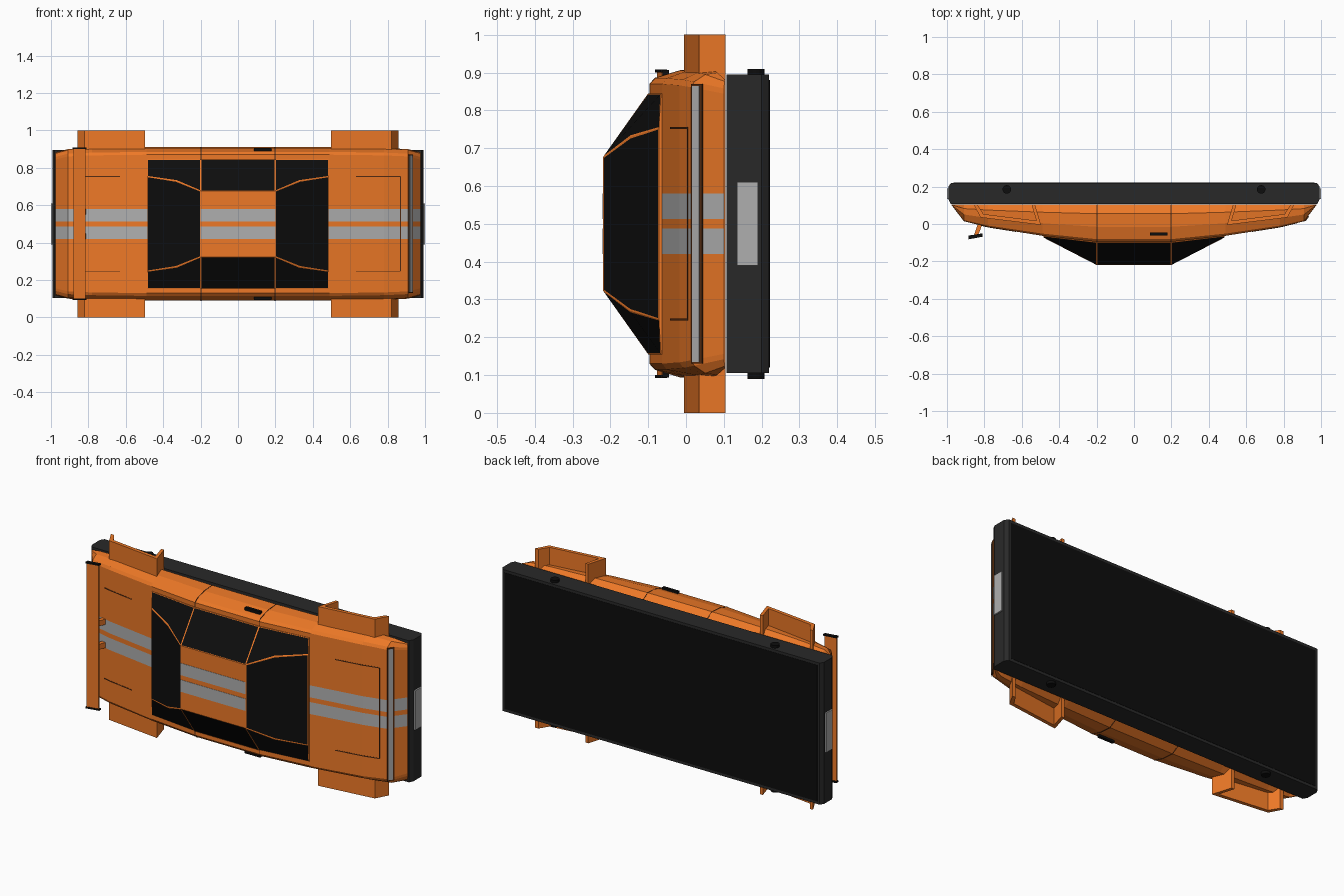
import bpy, bmesh, math
from mathutils import Matrix

if "Cube" in bpy.data.objects:
    bpy.data.objects.remove(bpy.data.objects["Cube"])


def mat(name, r, g, b):
    m = bpy.data.materials.new(name)
    m.diffuse_color = (r, g, b, 1)
    m.use_nodes = True
    m.node_tree.nodes["Principled BSDF"].inputs["Base Color"].default_value = m.diffuse_color
    return m


ORANGE = mat("orange_paint", 0.85, 0.19, 0.02)
SILVER = mat("silver_stripe", 0.43, 0.43, 0.43)
BLACK = mat("black_glass", 0.004, 0.004, 0.004)
DARK = mat("dark_plastic", 0.022, 0.022, 0.022)
SEAM = mat("seam_brown", 0.09, 0.025, 0.006)


# The car stands on its side: x = length, w = across (world z), h = car height (world -y)
def P(x, w, h):
    return (x, -h, w + 0.5)


def finish(name, bm, *mats):
    bmesh.ops.recalc_face_normals(bm, faces=bm.faces)
    me = bpy.data.meshes.new(name)
    bm.to_mesh(me)
    bm.free()
    for m in mats:
        me.materials.append(m)
    ob = bpy.data.objects.new(name, me)
    bpy.context.collection.objects.link(ob)
    return ob


def prism(name, profile, w0, w1, m, sx=1):
    """Extrude an (x, h) profile across the car from w0 to w1."""
    bm = bmesh.new()
    a, b = [[bm.verts.new(P(sx * x, w, h)) for x, h in profile] for w in (w0, w1)]
    n = len(profile)
    bm.faces.new(a)
    bm.faces.new(b)
    for i in range(n):
        bm.faces.new((a[i], a[(i + 1) % n], b[(i + 1) % n], b[i]))
    return finish(name, bm, m)


def rect(x0, x1, h0, h1):
    return [(x0, h0), (x1, h0), (x1, h1), (x0, h1)]


# Chassis tray with bevelled ends and black underside panel
tray = [(-0.98, -0.107), (0.98, -0.107), (0.992, -0.13), (0.992, -0.2),
        (0.978, -0.22), (-0.978, -0.22), (-0.992, -0.2), (-0.992, -0.13)]
prism("chassis", tray, -0.395, 0.395, DARK)
prism("underside_panel", rect(-0.965, 0.965, -0.2215, -0.21), -0.38, 0.38, BLACK)
for s, side in ((1, "front"), (-1, "rear")):
    prism(side + "_plate", rect(0.98, 1.0, -0.19, -0.135), -0.11, 0.11, SILVER, s)

# Axle ends
for x in (-0.68, 0.68):
    bm = bmesh.new()
    bmesh.ops.create_cone(bm, cap_ends=True, segments=16, radius1=0.023, radius2=0.023,
                          depth=0.82, matrix=Matrix.Translation(P(x, 0, -0.185)))
    finish("axle", bm, BLACK)

# Body: cross-sections lofted along the length, with (x, deck height, width scale)
HALF = [(0.975, -0.1, 0.93), (0.91, -0.015, 0.975), (0.78, 0.017, 0.99),
        (0.49, 0.063, 1.0), (0.2, 0.095, 1.0)]
STATIONS = [(-x, h, s) for x, h, s in HALF] + HALF[::-1]
SIDE = [(0.38, 0), (0.41, 0.25), (0.405, 0.6), (0.385, 0.93), (0.37, 1)]


def loft(name, stations, stripes, *mats):
    bm = bmesh.new()
    rings = []
    for x, h, s in stations:
        half = [(w * s, -0.105 + t * (h + 0.105)) for w, t in SIDE]
        half += [(0.08, h), (0.013, h)]
        ring = half + [(-w, y) for w, y in half[::-1]]
        rings.append([bm.verts.new(P(x, w, y)) for w, y in ring])
    n = len(rings[0])
    for a, b in zip(rings, rings[1:]):
        for i in range(n):
            f = bm.faces.new((a[i], a[(i + 1) % n], b[(i + 1) % n], b[i]))
            f.material_index = int(stripes and i in (5, 7))
    bm.faces.new(rings[0])
    bm.faces.new(rings[-1])
    return finish(name, bm, *mats)


loft("body", STATIONS, True, ORANGE, SILVER)
for s in (-1, 1):
    loft("door_seam", [(s * x, 0.096, 1.003) for x in (0.196, 0.2)], False, SEAM)

# Canopy: orange frame with inset glass faces
bm = bmesh.new()
KEY = {"A": (0.485, 0.253, 0.072), "B": (0.33, 0.23, 0.148), "C": (0.2, 0.177, 0.219),
       "D": (0.2, 0.345, 0.1), "E": (0.485, 0.345, 0.066)}
V = {(k, s, t): bm.verts.new(P(s * x, t * w, h))
     for k, (x, w, h) in KEY.items() for s in (-1, 1) for t in (-1, 1)}
glass = []
for s in (-1, 1):
    # windscreen bands meet in one pane, side windows below
    glass.append(bm.faces.new([V[k, s, 1] for k in "ABC"] + [V[k, s, -1] for k in "CBA"]))
    for t in (-1, 1):
        glass.append(bm.faces.new([V[k, s, t] for k in "ABCDE"]))
for t in (-1, 1):
    glass.append(bm.faces.new([V["C", -1, t], V["C", 1, t], V["D", 1, t], V["D", -1, t]]))
bm.faces.new([V["C", -1, -1], V["C", 1, -1], V["C", 1, 1], V["C", -1, 1]])
bmesh.ops.recalc_face_normals(bm, faces=bm.faces)
bmesh.ops.inset_individual(bm, faces=glass, thickness=0.005, depth=0)
for f in glass:
    f.material_index = 1
# skirt down into the body
rim = [e for e in bm.edges if e.is_boundary]
out = bmesh.ops.extrude_edge_only(bm, edges=rim)["geom"]
for v in out:
    if isinstance(v, bmesh.types.BMVert):
        v.co.y += 0.02
finish("canopy", bm, ORANGE, BLACK)
for t in (-1, 1):
    w0, w1 = sorted((t * 0.013, t * 0.08))
    prism("roof_stripe", rect(-0.2, 0.2, 0.21, 0.2205), w0, w1, SILVER)


# Panel seams following the deck
def deck(x):
    pts = HALF[::-1]
    for (x0, h0, _), (x1, h1, _) in zip(pts, pts[1:]):
        if x <= x1:
            return h0 + (h1 - h0) * (x - x0) / (x1 - x0)


def seam(x0, x1, w0, w1, sx):
    xs = [x0] + [x for x in (0.78,) if x0 < x < x1] + [x1]
    prof = [(x, deck(x) + 0.0015) for x in xs] + [(x, deck(x) - 0.005) for x in xs[::-1]]
    prism("panel_seam", prof, w0, w1, SEAM, sx)


for w in (-0.253, 0.253):
    seam(0.63, 0.87, w - 0.0025, w + 0.0025, 1)
    seam(0.63, 0.82, w - 0.0025, w + 0.0025, -1)
seam(0.867, 0.872, -0.253, 0.253, 1)

# Light bar across the nose
prism("light_bar_housing", [(0.910, -0.016), (0.914, -0.013), (0.936, -0.042), (0.932, -0.045)],
      -0.37, 0.37, SEAM)
prism("light_bar", [(0.914, -0.02), (0.919, -0.016), (0.933, -0.035), (0.928, -0.039)],
      -0.365, 0.365, SILVER)

# Wheel arches: open brackets standing out of the sides
arch = [(0.53, -0.105), (0.497, 0.005), (0.82, -0.035), (0.858, -0.105),
        (0.838, -0.105), (0.805, -0.053), (0.522, -0.018), (0.548, -0.105)]
for sx in (-1, 1):
    for t in (-1, 1):
        w0, w1 = sorted((t * 0.36, t * 0.5))
        prism("wheel_arch", arch, w0, w1, ORANGE, sx)

# Door handles
for t in (-1, 1):
    w0, w1 = sorted((t * 0.385, t * 0.407))
    prism("door_handle", rect(0.085, 0.18, 0.045, 0.062), w0, w1, BLACK)

# Rear spoiler with end plates and two struts
prism("spoiler_blade", [(-0.88, 0.07), (-0.815, 0.057), (-0.815, 0.064), (-0.88, 0.077)],
      -0.4, 0.4, ORANGE)
for t in (-1, 1):
    w0, w1 = sorted((t * 0.4, t * 0.408))
    prism("spoiler_end_plate", [(-0.885, 0.062), (-0.81, 0.05), (-0.81, 0.068), (-0.885, 0.082)],
          w0, w1, BLACK)
    w0, w1 = sorted((t * 0.05, t * 0.08))
    prism("spoiler_strut", [(-0.835, 0), (-0.81, 0), (-0.835, 0.064), (-0.858, 0.068)],
          w0, w1, ORANGE)
